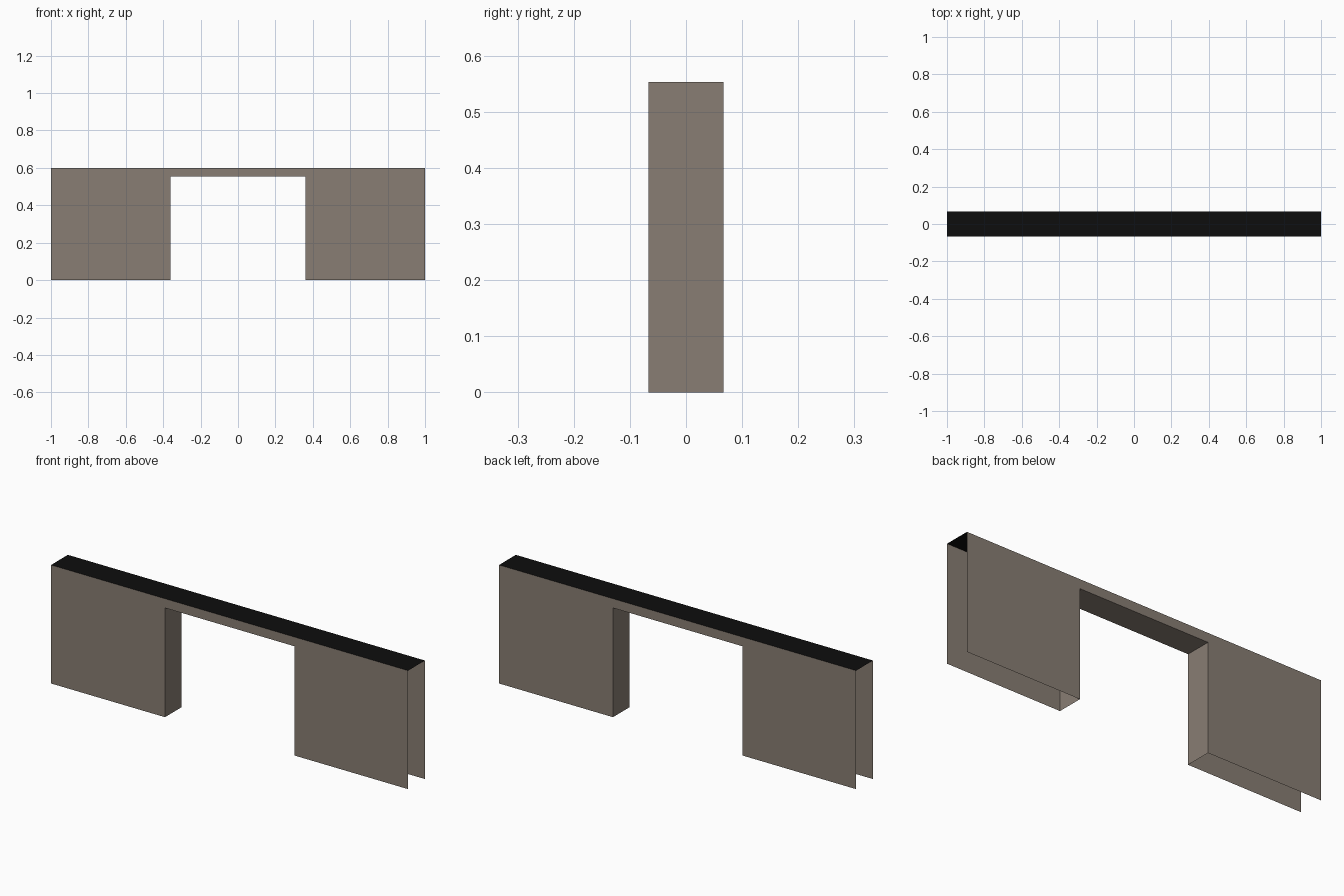
import bpy

if "Cube" in bpy.data.objects:
    bpy.data.objects.remove(bpy.data.objects["Cube"])

HALF_LEN, HALF_DEPTH, HEIGHT = 1.0, 0.067, 0.6
OPEN_X, OPEN_Z = 0.362, 0.553


def material(name, rgb):
    m = bpy.data.materials.new(name)
    m.diffuse_color = (*rgb, 1.0)
    m.use_nodes = True
    m.node_tree.nodes["Principled BSDF"].inputs["Base Color"].default_value = m.diffuse_color
    return m


stone = material("warm grey brown", (0.25, 0.208, 0.173))
black = material("black", (0.004, 0.004, 0.004))


def sheet(name, verts, mat):
    """One flat face as an object; vertices run anticlockwise seen from outside."""
    me = bpy.data.meshes.new(name)
    me.from_pydata(verts, [], [list(range(len(verts)))])
    me.materials.append(mat)
    ob = bpy.data.objects.new(name, me)
    bpy.context.collection.objects.link(ob)
    return ob


# Front and back walls: the same outline with the doorway cut out
outline = [(-HALF_LEN, 0), (-OPEN_X, 0), (-OPEN_X, OPEN_Z), (OPEN_X, OPEN_Z),
           (OPEN_X, 0), (HALF_LEN, 0), (HALF_LEN, HEIGHT), (-HALF_LEN, HEIGHT)]
sheet("front_wall", [(x, -HALF_DEPTH, z) for x, z in outline], stone)
sheet("back_wall", [(x, HALF_DEPTH, z) for x, z in reversed(outline)], stone)

# Lining of the doorway: left jamb, soffit, right jamb (ends and base stay open)
for name, a, b in zip(("left_jamb", "soffit", "right_jamb"), outline[1:4], outline[2:5]):
    d = HALF_DEPTH
    sheet(name, [(a[0], -d, a[1]), (a[0], d, a[1]),
                 (b[0], d, b[1]), (b[0], -d, b[1])], stone)

# Black top
sheet("top_cap", [(x, y, HEIGHT) for x, y in
                  ((-HALF_LEN, -HALF_DEPTH), (HALF_LEN, -HALF_DEPTH),
                   (HALF_LEN, HALF_DEPTH), (-HALF_LEN, HALF_DEPTH))], black)
